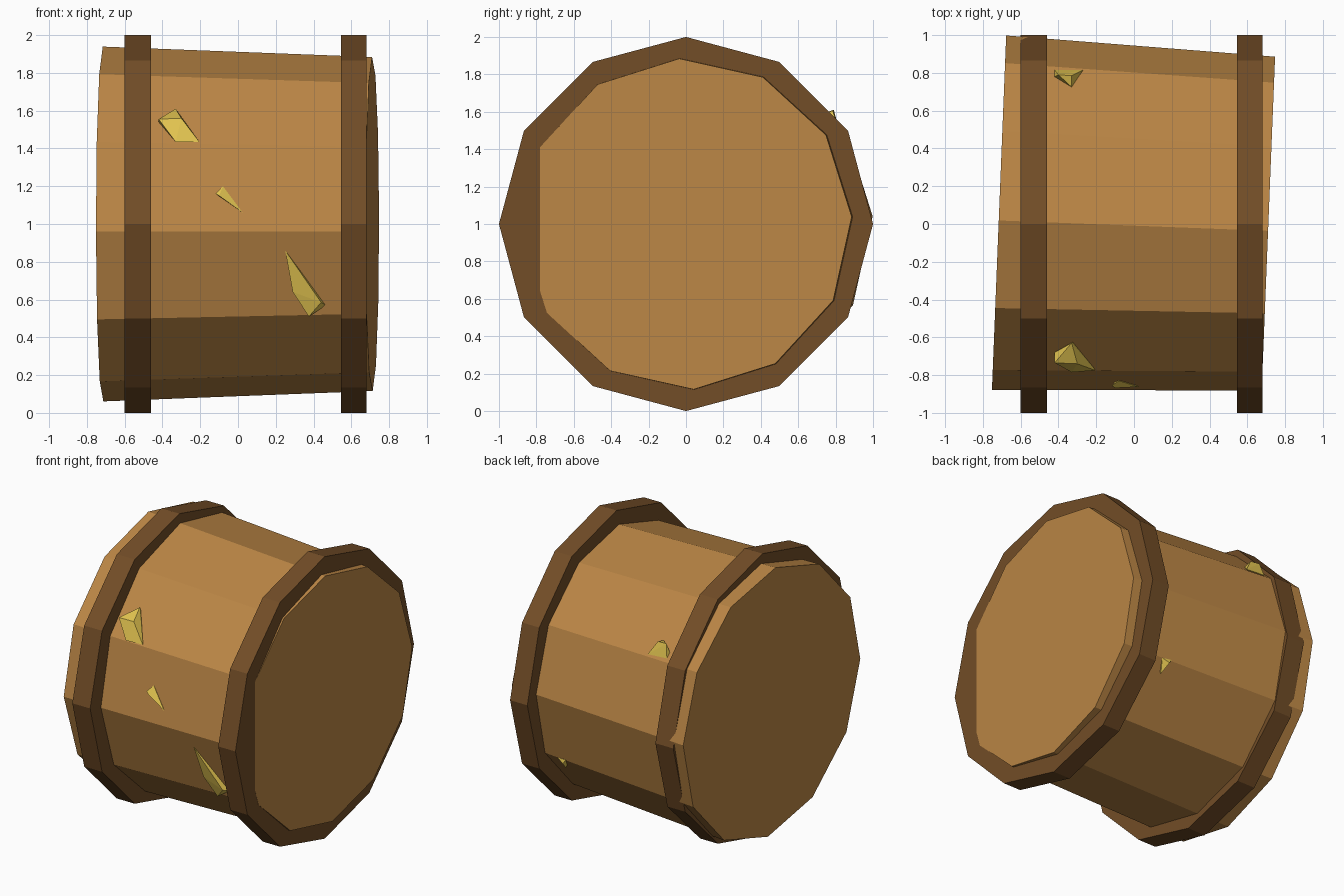
import bpy, bmesh
from math import radians, cos, sin
from mathutils import Matrix, Vector

if "Cube" in bpy.data.objects:
    bpy.data.objects.remove(bpy.data.objects["Cube"])


def material(name, rgb):
    m = bpy.data.materials.new(name)
    m.diffuse_color = (*rgb, 1)
    m.use_nodes = True
    m.node_tree.nodes["Principled BSDF"].inputs["Base Color"].default_value = m.diffuse_color
    return m


WOOD = material("wood", (0.50, 0.24, 0.06))
BAND = material("dark_wood", (0.17, 0.075, 0.02))
GOLD = material("yellow_chip", (0.76, 0.55, 0.08))


def finish(name, bm, mat):
    bmesh.ops.recalc_face_normals(bm, faces=bm.faces[:])
    mesh = bpy.data.meshes.new(name)
    bm.to_mesh(mesh)
    bm.free()
    mesh.materials.append(mat)
    obj = bpy.data.objects.new(name, mesh)
    bpy.context.collection.objects.link(obj)
    return obj


def drum(name, x0, x1, r0, r1, mat, roll=0, yaw=0, y=0, z=1, sides=12):
    """Closed prism along x with end radii r0 and r1."""
    turn = Matrix.Rotation(radians(yaw), 4, 'Z')
    mid = Vector(((x0 + x1) / 2, y, z))
    bm = bmesh.new()
    ends = []
    for x, r in ((x0, r0), (x1, r1)):
        ring = []
        for i in range(sides):
            a = radians(roll + 360 * i / sides)
            p = Vector((x - mid.x, r * cos(a), r * sin(a)))
            ring.append(bm.verts.new(turn @ p + mid))
        ends.append(ring)
        bm.faces.new(ring)
    for i in range(sides):
        j = (i + 1) % sides
        bm.faces.new((ends[0][i], ends[0][j], ends[1][j], ends[1][i]))
    return finish(name, bm, mat)


def chip(name, points):
    """Faceted chip: the hull of a few points, partly sunk in the body."""
    bm = bmesh.new()
    for p in points:
        bm.verts.new(p)
    hull = bmesh.ops.convex_hull(bm, input=bm.verts[:])
    loose = {v for v in hull["geom_interior"] if isinstance(v, bmesh.types.BMVert)}
    bmesh.ops.delete(bm, geom=list(loose), context='VERTS')
    return finish(name, bm, GOLD)


# Slightly crooked, tapered body
drum("body", -0.715, 0.712, 0.94, 0.885, WOOD, roll=2.5, yaw=-2.3, y=0.031)

# Two solid bands
drum("left_band", -0.60, -0.46, 1, 1, BAND)
drum("right_band", 0.545, 0.68, 1, 1, BAND)

# Chips on the front
chip("upper_front_chip", [(-0.42, -0.68, 1.54), (-0.42, -0.735, 1.555), (-0.33, -0.63, 1.61),
                          (-0.30, -0.74, 1.56), (-0.205, -0.775, 1.435), (-0.33, -0.785, 1.435),
                          (-0.30, -0.60, 1.50)])
chip("middle_front_chip", [(-0.118, -0.855, 1.16), (-0.08, -0.83, 1.20), (0.025, -0.862, 1.06),
                           (-0.10, -0.868, 1.15), (-0.05, -0.78, 1.14)])
chip("lower_front_chip", [(0.25, -0.855, 0.86), (0.29, -0.80, 0.64), (0.375, -0.765, 0.51),
                          (0.44, -0.80, 0.585), (0.465, -0.75, 0.57), (0.36, -0.66, 0.65)])

# Chips on the back
chip("upper_back_chip", [(-0.42, 0.815, 1.52), (-0.27, 0.815, 1.51), (-0.33, 0.725, 1.59),
                         (-0.42, 0.78, 1.55), (-0.40, 0.79, 1.61), (-0.33, 0.785, 1.605),
                         (-0.34, 0.70, 1.48)])
chip("lower_back_chip", [(0.37, 0.82, 0.59), (0.44, 0.81, 0.585), (0.41, 0.76, 0.50),
                         (0.39, 0.825, 0.56), (0.40, 0.70, 0.58)])
